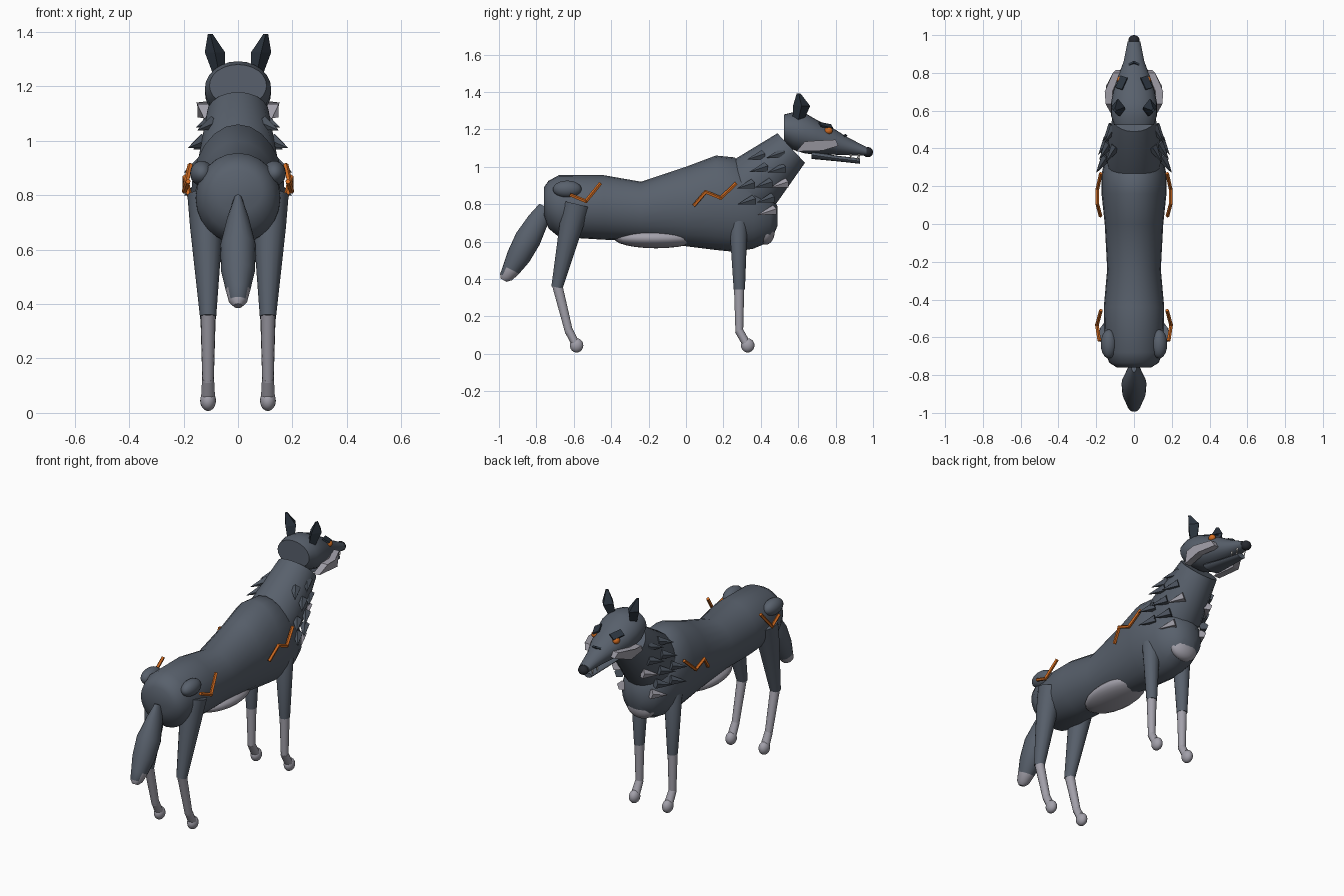
import bpy, bmesh, math
from mathutils import Vector, Matrix, Euler

if "Cube" in bpy.data.objects:
    bpy.data.objects.remove(bpy.data.objects["Cube"])

def material(name, rgb):
    m = bpy.data.materials.new(name)
    m.diffuse_color = (*rgb, 1)
    m.use_nodes = True
    m.node_tree.nodes["Principled BSDF"].inputs["Base Color"].default_value = m.diffuse_color
    return m

FUR = material("slate fur", (0.098, 0.118, 0.150))
TUFT = material("dark slate tuft", (0.075, 0.092, 0.118))
PALE = material("pale grey fur", (0.36, 0.35, 0.40))
DARK = material("dark ear blue", (0.024, 0.034, 0.048))
NOSE = material("nose black", (0.020, 0.023, 0.030))
ORANGE = material("orange", (0.65, 0.15, 0.015))
WHITE = material("tooth white", (0.75, 0.73, 0.70))

def finish(name, bm, mat, mirror=False, smooth=True):
    bmesh.ops.recalc_face_normals(bm, faces=bm.faces)
    me = bpy.data.meshes.new(name)
    bm.to_mesh(me)
    bm.free()
    ob = bpy.data.objects.new(name, me)
    bpy.context.collection.objects.link(ob)
    me.materials.append(mat)
    if smooth:
        bpy.ops.object.select_all(action='DESELECT')
        ob.select_set(True)
        bpy.context.view_layer.objects.active = ob
        bpy.ops.object.shade_smooth_by_angle(angle=math.radians(40))
    if mirror:
        ob.modifiers.new("mirror", 'MIRROR')
    return ob

def loft(name, rings, mat, n=20, mirror=False, smooth=True):
    """Rings are (x, y, z, x radius, other radius, path angle in the side plane)."""
    bm = bmesh.new()
    loops = []
    for x, y, z, rx, rn, deg in rings:
        a = math.radians(deg)
        loop = []
        for i in range(n):
            t = 2 * math.pi * i / n
            c, s = rx * math.cos(t), rn * math.sin(t)
            loop.append(bm.verts.new((x + c, y - math.sin(a) * s, z + math.cos(a) * s)))
        loops.append(loop)
    for p, q in zip(loops, loops[1:]):
        for i in range(n):
            j = (i + 1) % n
            bm.faces.new((p[i], p[j], q[j], q[i]))
    bm.faces.new(loops[0])
    bm.faces.new(loops[-1])
    return finish(name, bm, mat, mirror, smooth)

def side_loft(name, rows, mat, n=24):
    """Rows are (y, top z, bottom z, half width)."""
    return loft(name, [(0, y, (t + b) / 2, w, (t - b) / 2, 0) for y, t, b, w in rows], mat, n)

def ball(name, loc, radii, mat, mirror=False):
    bm = bmesh.new()
    m = Matrix.Translation(loc) @ Matrix.Diagonal((*radii, 1))
    bmesh.ops.create_uvsphere(bm, u_segments=20, v_segments=12, radius=1, matrix=m)
    return finish(name, bm, mat, mirror)

def spike(name, base, tip, r, mat, sides=5, mirror=True):
    base, tip = Vector(base), Vector(tip)
    d = tip - base
    m = Matrix.Translation((base + tip) / 2) @ d.to_track_quat('Z', 'Y').to_matrix().to_4x4()
    bm = bmesh.new()
    bmesh.ops.create_cone(bm, cap_ends=True, segments=sides, radius1=r, radius2=0,
                          depth=d.length, matrix=m)
    return finish(name, bm, mat, mirror, False)

def block(name, loc, size, rot, mat, mirror=False):
    bm = bmesh.new()
    m = Matrix.LocRotScale(Vector(loc), Euler([math.radians(a) for a in rot]), Vector(size))
    bmesh.ops.create_cube(bm, size=1, matrix=m)
    return finish(name, bm, mat, mirror, False)

def bolt(name, pts, r):
    """Square rod bent along a zigzag."""
    bm = bmesh.new()
    for p, q in zip(pts, pts[1:]):
        p, q = Vector(p), Vector(q)
        d = q - p
        m = Matrix.Translation((p + q) / 2) @ d.to_track_quat('Z', 'Y').to_matrix().to_4x4()
        bmesh.ops.create_cone(bm, cap_ends=True, segments=5, radius1=r, radius2=r,
                              depth=d.length + r, matrix=m)
    return finish(name, bm, ORANGE, True, False)

# torso and neck
side_loft("torso", [(-.76, .89, .74, .09), (-.735, .925, .67, .13), (-.68, .955, .625, .155),
                    (-.44, .955, .61, .160), (-.24, .92, .605, .142), (0, 1.0, .575, .155),
                    (.16, 1.06, .555, .172), (.26, 1.05, .545, .172), (.36, .97, .562, .152),
                    (.45, .87, .60, .11), (.488, .79, .68, .05)], FUR)
loft("neck", [(0, .30, .855, .14, .15, 43), (0, .37, .92, .148, .163, 43),
              (0, .5625, 1.10, .115, .108, 43)], FUR)
ball("hip", (.133, -.635, .88), (.043, .077, .046), FUR, True)

# pale chest and belly patches
ball("chest_patch", (0, .425, .655), (.09, .05, .072), PALE)
ball("belly_patch", (0, -.16, .618), (.12, .225, .054), PALE)

# tail with a pale tip
tail = loft("tail", [(0, -.75, .785, .015, .038, -117), (0, -.79, .715, .040, .056, -117),
                     (0, -.845, .615, .066, .070, -117), (0, -.895, .52, .062, .064, -117),
                     (0, -.935, .45, .045, .048, -117), (0, -.962, .41, .034, .036, -117),
                     (0, -.974, .393, .016, .018, -117)], FUR)
tail.data.materials.append(PALE)
for f in tail.data.polygons:
    if f.center.z < .44:
        f.material_index = 1

# legs
def leg(name, upper, lower, foot, toe):
    loft(name + "_upper", upper, FUR, 14, True)
    loft(name + "_lower", lower, PALE, 14, True)
    loft(name + "_pastern", foot, PALE, 12, True)
    ball(name + "_paw", toe, (.029, .036, .038), PALE, True)

leg("front_leg",
    [(.11, .28, .74, .035, .035, -90), (.11, .28, .70, .052, .050, -90),
     (.11, .285, .345, .029, .031, -90)],
    [(.11, .284, .352, .028, .028, -90), (.11, .285, .115, .021, .021, -90)],
    [(.11, .283, .125, .022, .023, -70), (.11, .325, .05, .026, .022, -60)],
    (.11, .33, .045))
leg("hind_leg",
    [(.118, -.583, .80, .068, .076, -104), (.116, -.615, .68, .060, .064, -104),
     (.11, -.69, .355, .030, .031, -102)],
    [(.11, -.688, .365, .027, .028, -76), (.11, -.625, .115, .021, .022, -76)],
    [(.11, -.627, .125, .022, .023, -70), (.11, -.588, .05, .026, .022, -60)],
    (.11, -.585, .045))

# head, jaw and nose
side_loft("head", [(.525, 1.28, 1.125, .105), (.575, 1.292, 1.09, .122), (.64, 1.285, 1.07, .122),
                   (.70, 1.25, 1.068, .110), (.78, 1.21, 1.065, .085), (.86, 1.16, 1.062, .055),
                   (.965, 1.105, 1.06, .034)], FUR)
side_loft("lower_jaw", [(.67, 1.085, 1.042, .06), (.80, 1.06, 1.03, .043),
                        (.93, 1.045, 1.016, .026)], FUR, 12)
ball("nose", (0, .972, 1.078), (.03, .028, .027), NOSE)
for y in (.88, .925):
    spike("upper_tooth", (.027, y, 1.068), (.027, y, 1.035), .007, WHITE, 4)
spike("lower_tooth", (.02, .915, 1.035), (.021, .917, 1.062), .006, WHITE, 4)

# eyes, brows and snout mark
ball("eye", (.071, .762, 1.193), (.019, .022, .019), ORANGE, True)
block("brow", (.066, .748, 1.220), (.042, .07, .009), (-12, 28, 18), DARK, True)
block("snout_mark", (.014, .85, 1.166), (.03, .012, .008), (-28, 10, -25), DARK, True)

# ears
loft("ear", [(.07, .60, 1.25, .024, .03, 90), (.085, .618, 1.325, .037, .046, 90),
             (.102, .602, 1.392, .009, .010, 90)], DARK, 4, True, False)

# cheek ruffs: slabs from a side outline of (x, y, z)
ruff = [(.125, .59, 1.082), (.150, .635, 1.135), (.155, .70, 1.14), (.112, .80, 1.145),
        (.098, .815, 1.112), (.148, .73, 1.086)]
bm = bmesh.new()
outer = [bm.verts.new(p) for p in ruff]
inner = [bm.verts.new((x - .04, y, z)) for x, y, z in ruff]
bm.faces.new(outer)
bm.faces.new(inner)
for i in range(len(ruff)):
    j = (i + 1) % len(ruff)
    bm.faces.new((outer[i], outer[j], inner[j], inner[i]))
finish("cheek_ruff", bm, PALE, True, False)

# mane tufts: (y, z, tip x, material)
for y, z, x, mat in [(.475, 1.06, .155, TUFT), (.385, .985, .185, TUFT), (.48, .98, .165, TUFT),
                     (.315, .895, .20, TUFT), (.41, .90, .19, TUFT), (.495, .90, .14, PALE),
                     (.32, .81, .20, TUFT), (.42, .82, .175, TUFT), (.43, .755, .15, PALE),
                     (.37, 1.05, .15, TUFT)]:
    spike("mane_tuft", (x - .055, y + .04, z + .012), (x, y - .045, z - .012), .029, mat)

# lightning marks
bolt("shoulder_bolt", [(.176, .265, .908), (.194, .185, .832), (.194, .105, .865),
                       (.178, .045, .795)], .010)
bolt("hip_bolt", [(.176, -.46, .908), (.196, -.535, .815), (.184, -.615, .848)], .010)
